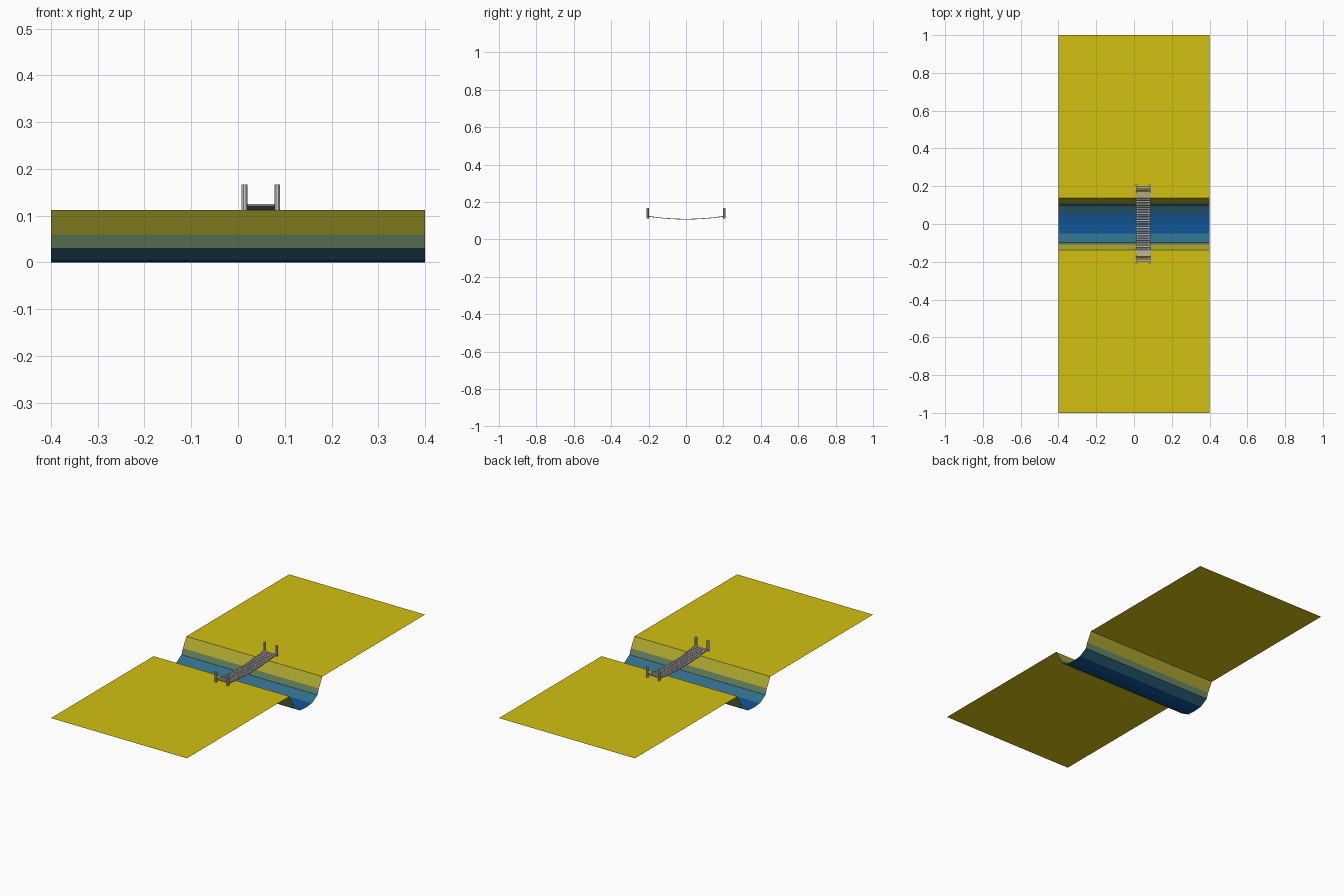
import bpy, bmesh, math
from mathutils import Matrix, Vector

if "Cube" in bpy.data.objects:
    bpy.data.objects.remove(bpy.data.objects["Cube"])


def mat(name, r, g, b):
    """Flat material from 0-255 sRGB values."""
    m = bpy.data.materials.new(name)
    lin = [((c / 255 + 0.055) / 1.055) ** 2.4 if c > 10 else c / 255 / 12.92 for c in (r, g, b)]
    m.diffuse_color = (*lin, 1)
    m.use_nodes = True
    m.node_tree.nodes["Principled BSDF"].inputs["Base Color"].default_value = m.diffuse_color
    return m


YELLOW = mat("sand_yellow", 210, 192, 16)
OLIVE = mat("bank_olive", 176, 170, 48)
GREEN = mat("bank_grey_green", 104, 132, 96)
TEAL = mat("shallow_teal", 48, 108, 138)
BLUE = mat("water_blue", 16, 84, 148)
GREY = mat("post_grey", 205, 205, 203)
PLANK = mat("plank_grey", 178, 176, 174)
ROPE = mat("rope_dark_grey", 105, 103, 102)


def make(name, bm, mats):
    me = bpy.data.meshes.new(name)
    bm.to_mesh(me)
    bm.free()
    for m in mats:
        me.materials.append(m)
    ob = bpy.data.objects.new(name, me)
    bpy.context.collection.objects.link(ob)
    return ob


# Ground sheet: half profile (y, z) mirrored, swept along x, one colour per band
half = [(1.0, 0.112), (0.138, 0.112), (0.108, 0.06), (0.097, 0.03), (0.05, 0.004), (0.0, 0.0)]
profile = [(-y, z) for y, z in half] + half[-2::-1]
bm = bmesh.new()
rows = [[bm.verts.new((x, y, z)) for x in (-0.4, 0.4)] for y, z in profile]
n = len(rows) - 1
for i in range(n):
    a, b = rows[i], rows[i + 1]
    f = bm.faces.new((a[0], a[1], b[1], b[0]))
    f.material_index = min(i, n - 1 - i)
make("river_ground", bm, [YELLOW, OLIVE, GREEN, TEAL, BLUE])

# Bridge layout
CX, HALF_LEN = 0.049, 0.2


def sag(y):
    return 0.108 + 0.015 * (y / HALF_LEN) ** 2


# Planks following the sagging curve
bm = bmesh.new()
COUNT = 32
for i in range(COUNT):
    y = -HALF_LEN + 2 * HALF_LEN * (i + 0.5) / COUNT
    slope = math.atan(0.03 * y / HALF_LEN ** 2)
    M = (Matrix.Translation((CX, y, sag(y))) @ Matrix.Rotation(slope, 4, 'X')
         @ Matrix.Diagonal((0.076, 0.0095, 0.0035, 1)))
    bmesh.ops.create_cube(bm, size=1, matrix=M)
make("bridge_planks", bm, [PLANK])

# Ropes carrying the planks
bm = bmesh.new()
STEPS = 16
for x in (CX - 0.03, CX + 0.03):
    for i in range(STEPS):
        y0, y1 = (-HALF_LEN + 2 * HALF_LEN * k / STEPS for k in (i, i + 1))
        p, q = Vector((x, y0, sag(y0))), Vector((x, y1, sag(y1)))
        d = q - p
        M = (Matrix.Translation((p + q) / 2) @ d.to_track_quat('Z', 'Y').to_matrix().to_4x4())
        bmesh.ops.create_cone(bm, cap_ends=True, segments=6, radius1=0.0015, radius2=0.0015,
                              depth=d.length, matrix=M)
make("bridge_ropes", bm, [ROPE])

# Four end posts
bm = bmesh.new()
for sx in (-1, 1):
    for sy in (-1, 1):
        M = (Matrix.Translation((CX + sx * 0.035, sy * 0.205, 0.139))
             @ Matrix.Rotation(math.pi / 8, 4, 'Z'))
        bmesh.ops.create_cone(bm, cap_ends=True, segments=8, radius1=0.0068, radius2=0.0068,
                              depth=0.056, matrix=M)
make("bridge_posts", bm, [GREY])
